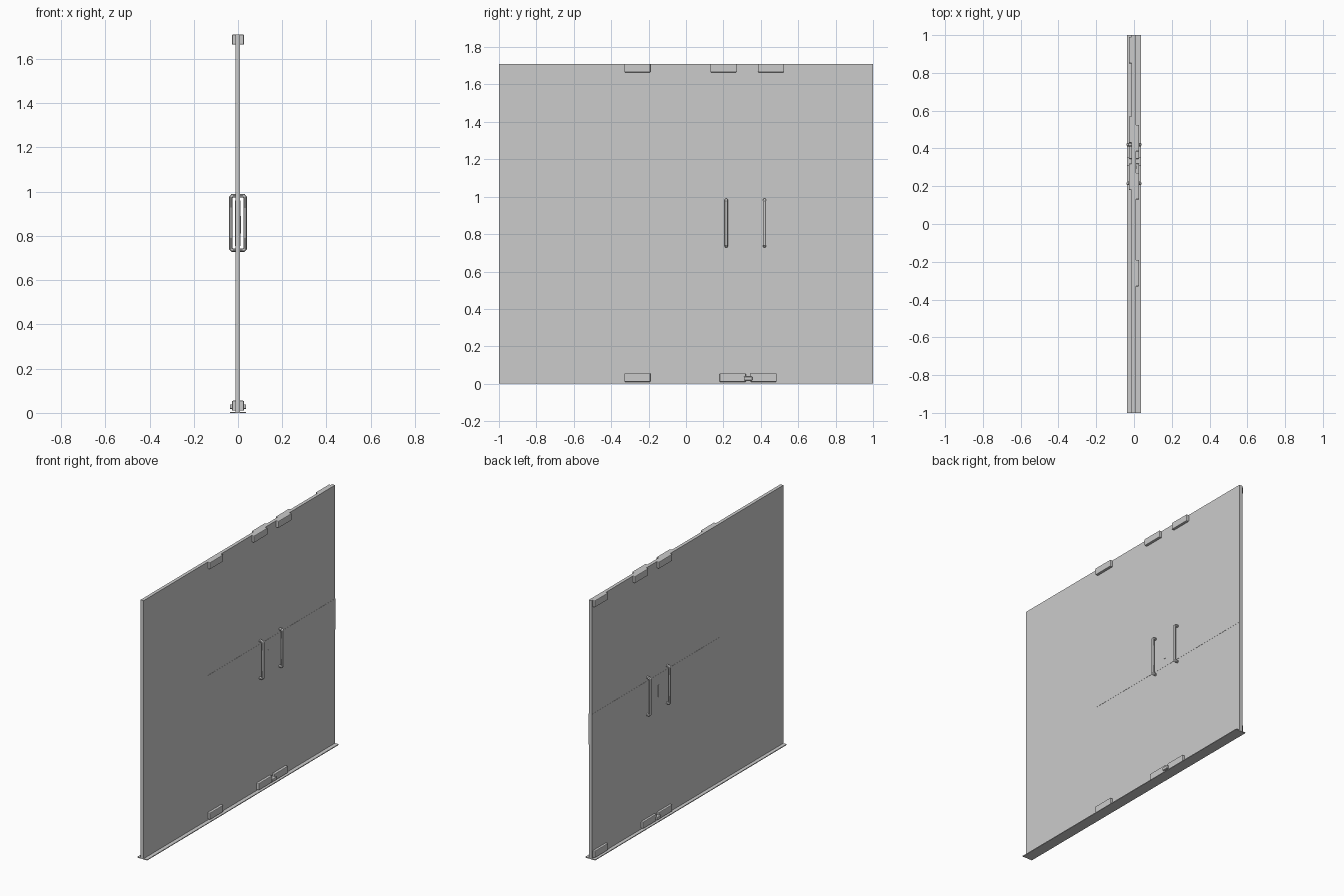
import bpy
from mathutils import Vector

if "Cube" in bpy.data.objects:
    bpy.data.objects.remove(bpy.data.objects["Cube"])

grey = bpy.data.materials.new("light grey")
grey.use_nodes = True
grey.diffuse_color = (0.6, 0.6, 0.6, 1)
grey.node_tree.nodes["Principled BSDF"].inputs["Base Color"].default_value = (0.6, 0.6, 0.6, 1)


def box(name, x, y, z, bevel=0):
    """Box from (min, max) ranges, with an optional rounded edge."""
    bpy.ops.mesh.primitive_cube_add(size=1, location=[sum(r) / 2 for r in (x, y, z)])
    ob = bpy.context.object
    ob.name = name
    ob.scale = [r[1] - r[0] for r in (x, y, z)]
    bpy.ops.object.transform_apply(location=False, rotation=False, scale=True)
    ob.data.materials.append(grey)
    if bevel:
        mod = ob.modifiers.new("soft edges", "BEVEL")
        mod.width = bevel
        mod.segments = 2
    return ob


def tube(name, points, radius):
    """Round bar along a path."""
    curve = bpy.data.curves.new(name, "CURVE")
    curve.dimensions = "3D"
    curve.bevel_depth = radius
    curve.bevel_resolution = 3
    curve.use_fill_caps = True
    spline = curve.splines.new("POLY")
    spline.points.add(len(points) - 1)
    for p, co in zip(spline.points, points):
        p.co = (*co, 1)
    ob = bpy.data.objects.new(name, curve)
    bpy.context.collection.objects.link(ob)
    curve.materials.append(grey)
    return ob


TOP = 1.71

# Floor strip and glass panels
box("floor_strip", (-0.036, 0.036), (-1, 1), (0, 0.005))
box("fixed_panel", (-0.012, 0.01), (-1, -0.335), (0.005, TOP))
box("door_panel_front", (-0.012, 0.01), (-0.335, 0.32), (0.005, TOP))
box("door_panel_back", (-0.012, 0.01), (0.32, 1), (0.005, TOP))

# Thin film band across the doors
box("film_band", (-0.013, 0.011), (-0.335, 1), (0.755, 0.96))

# Lock plate in the seam between the handles
box("lock_plate", (-0.0145, 0.0125), (0.29, 0.31), (0.81, 0.89))

# Patch fittings: (side, height of lower edge, centres along the wall)
fittings = [
    (1, 1.665, (-0.26, 0.2, 0.455)),
    (-1, 1.665, (0.25, 0.5, 0.92)),
    (1, 0.01, (-0.26, 0.25, 0.415)),
    (-1, 0.01, (0.25, 0.415, 0.92)),
]
for side, z, centres in fittings:
    for y in centres:
        xs = sorted((side * 0.005, side * 0.027))
        box("patch_fitting", xs, (y - 0.07, y + 0.07), (z, z + 0.045), 0.004)

# Floor lock between the lower fittings
box("floor_lock", (-0.037, 0.037), (0.31, 0.355), (0.018, 0.038), 0.003)

# Pull handles on both faces of both doors
for y in (0.215, 0.42):
    for side in (1, -1):
        wall, out, soft = 0.005 * side, 0.032 * side, 0.026 * side
        path = [(wall, y, 0.736), (soft, y, 0.736), (out, y, 0.743),
                (out, y, 0.975), (soft, y, 0.982), (wall, y, 0.982)]
        ob = tube("pull_handle", path, 0.009)
        bpy.ops.object.select_all(action="DESELECT")
        ob.select_set(True)
        bpy.context.view_layer.objects.active = ob
        bpy.ops.object.convert(target="MESH")
        bpy.ops.object.shade_smooth_by_angle()
